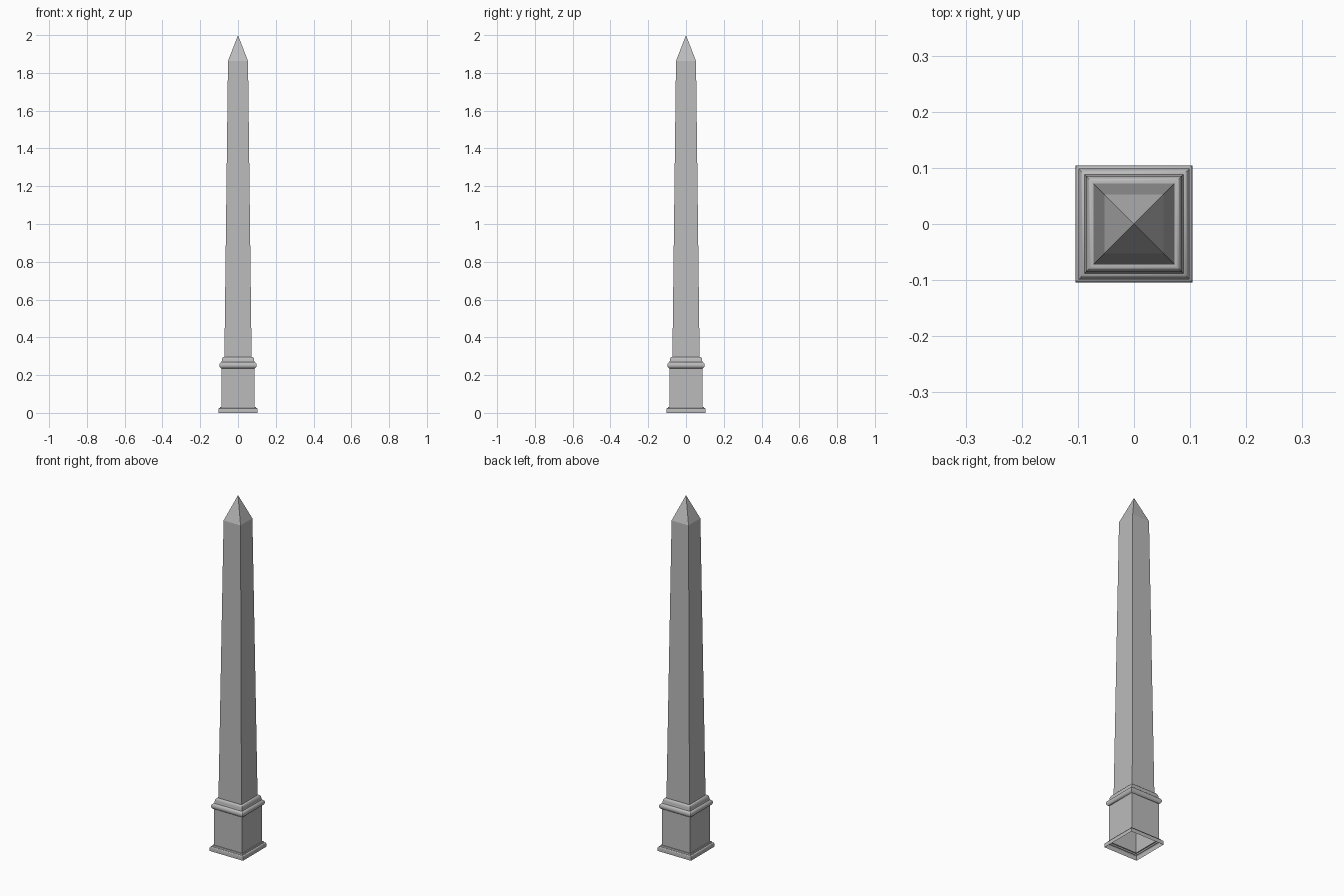
import bpy
import bmesh
from math import sin, cos, pi, radians

cube = bpy.data.objects.get("Cube")
if cube:
    bpy.data.objects.remove(cube, do_unlink=True)

stone = bpy.data.materials.new("grey stone")
stone.use_nodes = True
stone.diffuse_color = (0.5, 0.5, 0.5, 1)
stone.node_tree.nodes["Principled BSDF"].inputs["Base Color"].default_value = (0.5, 0.5, 0.5, 1)


def arc(radius, height, rx, rz, start, end, steps=8):
    """Profile points along an elliptical arc, angles in degrees."""
    angles = [radians(start + (end - start) * i / steps) for i in range(steps + 1)]
    return [(radius + rx * cos(a), height + rz * sin(a)) for a in angles]


def square_sweep(name, profile):
    """Carry a (half width, height) profile around a square, ends left open."""
    bm = bmesh.new()
    rings = [[bm.verts.new((sx * r, sy * r, z))
              for sx, sy in ((-1, -1), (1, -1), (1, 1), (-1, 1))]
             for r, z in profile]
    for low, high in zip(rings, rings[1:]):
        for i in range(4):
            j = (i + 1) % 4
            bm.faces.new((low[i], low[j], high[j], high[i]))
    bmesh.ops.remove_doubles(bm, verts=bm.verts, dist=0.00001)
    mesh = bpy.data.meshes.new(name)
    bm.to_mesh(mesh)
    bm.free()
    obj = bpy.data.objects.new(name, mesh)
    bpy.context.collection.objects.link(obj)
    mesh.materials.append(stone)
    bpy.ops.object.select_all(action="DESELECT")
    obj.select_set(True)
    bpy.context.view_layer.objects.active = obj
    bpy.ops.object.shade_smooth_by_angle(angle=radians(35))
    return obj


# Stepped foot with a curved upper edge, open underneath
square_sweep("foot_moulding",
             [(0.104, 0), (0.104, 0.018)] + arc(0.098, 0.018, 0.006, 0.007, 0, 90, 4)
             + [(0.096, 0.025), (0.094, 0.032), (0.088, 0.032)])

# Plain pedestal block
square_sweep("pedestal", [(0.088, 0.032), (0.088, 0.235)])

# Rounded collar, then a smaller rounded step up to the shaft
square_sweep("collar", [(0.088, 0.235)] + arc(0.084, 0.252, 0.015, 0.017, -75, 75, 10))
square_sweep("collar_step",
             [(0.088, 0.268), (0.086, 0.276)]
             + arc(0.076, 0.276, 0.010, 0.020, 0, 90, 6) + [(0.072, 0.296)])

# Tapered shaft and pointed cap
square_sweep("shaft", [(0.072, 0.296), (0.053, 1.863)])
square_sweep("pointed_cap", [(0.053, 1.863), (0, 2)])
